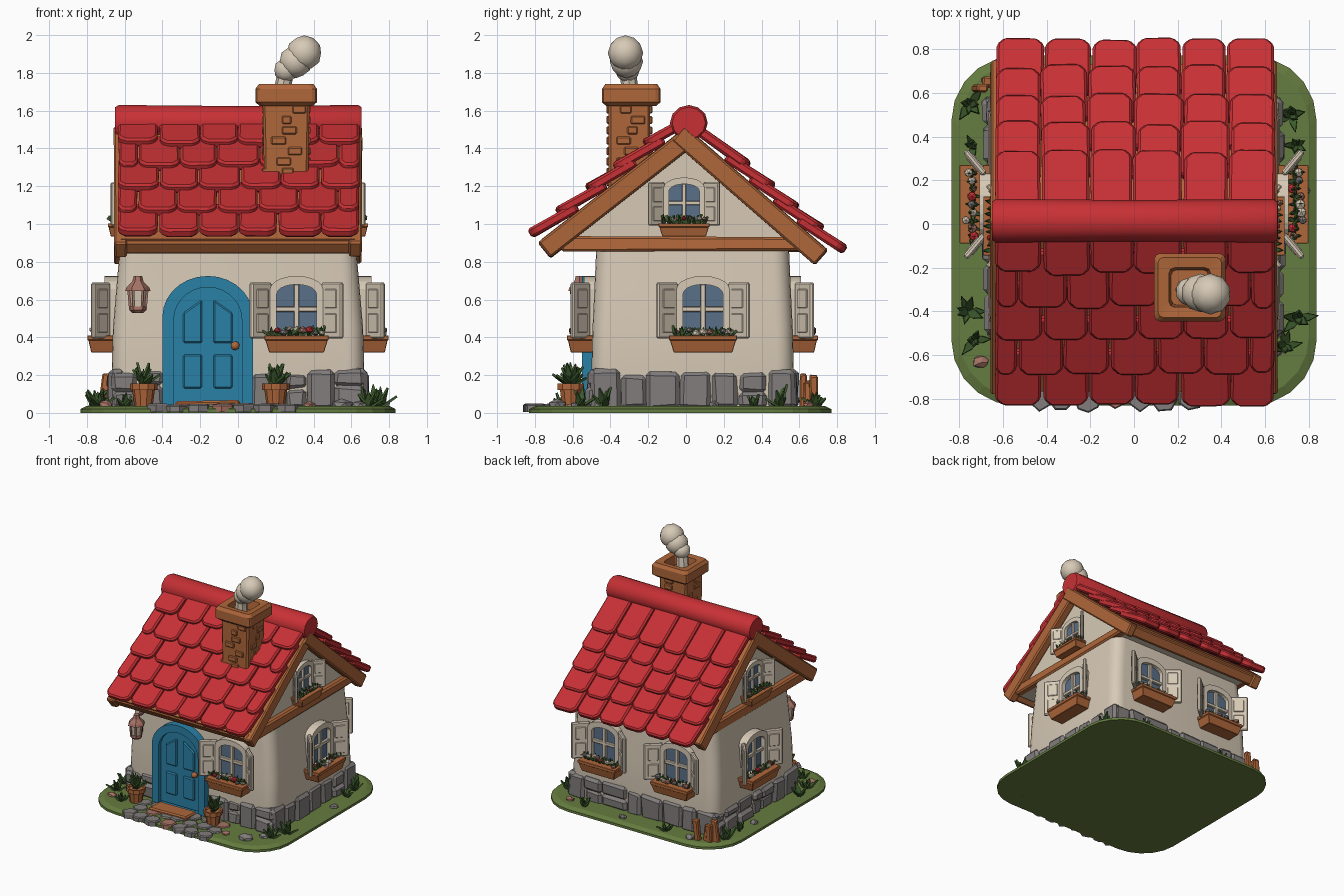
import bpy, bmesh, math, random
from mathutils import Matrix, Vector

if "Cube" in bpy.data.objects:
    bpy.data.objects.remove(bpy.data.objects["Cube"])
random.seed(4)
R = random.uniform
T = lambda x, y, z: Matrix.Translation((x, y, z))
Rot = lambda deg, ax: Matrix.Rotation(math.radians(deg), 4, ax)
I = Matrix()

COL = dict(tile_red=(.57, .03, .035), wood_brown=(.43, .135, .042), plaster_cream=(.68, .59, .47),
           door_blue=(.023, .22, .39), stone_grey=(.22, .205, .2), lawn_green=(.13, .2, .05),
           leaf_green=(.045, .1, .025), glass_blue=(.1, .16, .25), rosy_pink=(.38, .17, .13))
MAT = {}
for n, c in COL.items():
    MAT[n] = bpy.data.materials.new(n)
    MAT[n].diffuse_color = (*c, 1)
RED, WOOD, CREAM, BLUE, STONE, LAWN, LEAF, GLASS, PINK = COL
PARTS = {}


def add(name, mat, bm, M=I, bevel=0, jit=0):
    """Bevel, place and collect a piece into the named part."""
    for v in bm.verts:
        v.co += Vector((R(-jit, jit), R(-jit, jit), R(-jit, jit)))
    if bevel:
        bmesh.ops.bevel(bm, geom=bm.edges[:], offset=bevel, segments=1, profile=.5,
                        affect='EDGES', clamp_overlap=True)
    bm.transform(M)
    bmesh.ops.recalc_face_normals(bm, faces=bm.faces[:])
    me = bpy.data.meshes.new("tmp")
    bm.to_mesh(me)
    bm.free()
    PARTS.setdefault((name, mat), bmesh.new()).from_mesh(me)
    bpy.data.meshes.remove(me)


def box(name, mat, lo, hi, M=I, bevel=.008, jit=0):
    bm = bmesh.new()
    bmesh.ops.create_cube(bm, size=1)
    lo, hi = Vector(lo), Vector(hi)
    for v in bm.verts:
        v.co = (lo + hi) / 2 + v.co * (hi - lo)
    add(name, mat, bm, M, bevel, jit)


def loft(name, mat, rings, M=I, bevel=0, jit=0):
    bm = bmesh.new()
    vs = [[bm.verts.new(p) for p in r] for r in rings]
    for a, b in zip(vs, vs[1:]):
        for i in range(len(a)):
            j = (i + 1) % len(a)
            bm.faces.new((a[i], a[j], b[j], b[i]))
    bm.faces.new(vs[0])
    bm.faces.new(vs[-1])
    add(name, mat, bm, M, bevel, jit)


def prism(name, mat, pts, a, b, M=I, bevel=0):
    """Outline in x,z extruded along y."""
    loft(name, mat, [[(x, y, z) for x, z in pts] for y in (a, b)], M, bevel)


def frame(name, mat, outer, inner, a, b, M=I):
    bm = bmesh.new()
    loops = [[bm.verts.new((x, y, z)) for x, z in p] for p, y in
             ((outer, a), (outer, b), (inner, b), (inner, a))]
    n = len(outer)
    for k in range(4):
        p, q = loops[k], loops[(k + 1) % 4]
        for i in range(n):
            bm.faces.new((p[i], p[(i + 1) % n], q[(i + 1) % n], q[i]))
    add(name, mat, bm, M)


def blob(name, mat, c, r, M=I, sub=1, sc=(1, 1, 1), jit=0):
    bm = bmesh.new()
    bmesh.ops.create_icosphere(bm, subdivisions=sub, radius=r)
    add(name, mat, bm, M @ T(*c) @ Matrix.Diagonal((*sc, 1)), 0, jit)


def arch(hw, z0, top, rise, n=10):
    return [(-hw, z0), (hw, z0)] + [(hw * math.cos(math.pi * i / n),
            top - rise + rise * math.sin(math.pi * i / n)) for i in range(n + 1)]


def rrect(hx, hy, r, z, cx=0, cy=0, n=5):
    out = []
    for k, (sx, sy) in enumerate(((1, 1), (-1, 1), (-1, -1), (1, -1))):
        for i in range(n + 1):
            a = math.pi / 2 * (k + i / n)
            out.append((cx + sx * (hx - r) + r * math.cos(a), cy + sy * (hy - r) + r * math.sin(a), z))
    return out


def ring(r, z, n=8, x=0, y=0):
    return [(x + r * math.cos(6.2832 * i / n), y + r * math.sin(6.2832 * i / n), z) for i in range(n)]


def tuft(name, x, y, z, n, h, lean=45):
    for i in range(n):
        l = h * R(.75, 1.1)
        w = l * .17
        loft(name, LEAF, [[(-w * k, -.006, l * t), (w * k, -.006, l * t), (w * k, .006, l * t), (-w * k, .006, l * t)]
             for k, t in ((.5, 0), (1, .45), (.08, 1))], T(x, y, z) @ Rot(360 * i / n + R(-20, 20), 'Z') @ Rot(R(10, lean), 'X'))


# lawn, walls, gable
loft("lawn", LAWN, [rrect(.835, .8, .3, 0, 0, -.03), rrect(.835, .8, .3, .02, 0, -.03), rrect(.8, .765, .28, .037, 0, -.03)])
loft("walls", CREAM, [rrect(hx, hy, .09, z, 0, .035) for z, hx, hy in
     ((.02, .655, .525), (.25, .668, .535), (.45, .662, .53), (.65, .645, .52), (.88, .625, .51))])
SIDE = Rot(90, 'Z')
prism("gable_walls", CREAM, [(-.66, .86), (.66, .86), (.66, .91), (0, 1.46), (-.66, .93)], -.585, .585, SIDE)

# stone foundation
for ang, dist, half in ((0, .525, .67), (180, .525, .67), (90, .655, .54), (-90, .655, .54)):
    M = T(0, .035, 0) @ Rot(ang, 'Z')
    spans = [(-half, -.39), (.07, half)] if ang == 0 else [(-half, half)]
    for a, b in spans:
        n = max(2, round((b - a) / .16))
        cuts = [a] + [a + (b - a) * (i + R(-.25, .25)) / n for i in range(1, n)] + [b]
        for u0, u1 in zip(cuts, cuts[1:]):
            m = R(.1, .16)
            for z0, z1 in ([(.02, R(.2, .235))] if R(0, 1) < .4 else [(.02, m), (m - .005, R(.2, .235))]):
                box("foundation_stones", STONE, (u0, -dist - R(.02, .04), z0), (u1, -dist + .06, z1), M, .022, .008)

# roof: slope frames (x across, y outward, z down the slope)
for side, ang, ends in ((-1, 37.9, (.23, .42, .61, .81, 1.0)), (1, 41, (.38, .55, .72, .89, 1.055))):
    c, s = math.cos(math.radians(ang)), math.sin(math.radians(ang))
    S = T(0, 0, 1.5) @ Matrix(((1, 0, 0), (0, side * s, c), (0, side * c, -s))).transposed().to_4x4()
    box("roof_boards", WOOD, (-.62, -.03, 0), (.62, .012, .96), S, 0)
    box("eave_beam", WOOD, (-.645, -.085, .9), (.645, .0, .97), S, .012)
    for x in (-.62, .62):
        box("barge_boards", WOOD, (x - .035, -.095, -.02), (x + .035, .01, .985), S, .01, .004)
    for i, e in enumerate(ends):
        L = .29 if i else e + .05
        step = 1.28 / 6
        off = step / 2 if side < 0 and i % 2 else 0
        edges = sorted({-.635, .645} | {-.635 + off + k * step + (R(-.012, .012) if 0 < k < 6 else 0)
                                      for k in range(1 if not off else 0, 6)})
        for x0, x1 in zip(edges, edges[1:]):
            w, l = (x1 - x0) / 2 - .003, L + R(-.012, .012)
            q = min(.035, w * .5)
            prism("roof_tiles", RED, [(-w, 0), (w, 0), (w, l - .035), (w - q, l), (q - w, l), (-w, l - .035)], 0, .052,
                  S @ T((x0 + x1) / 2, .004, e - L) @ Rot(-math.degrees(math.asin(.042 / L)) + R(-.6, .6), 'X') @ Rot(R(-1.2, 1.2), 'Y'), .012)
prof = ring(.1, 0, 12)
loft("ridge_cap", RED, [[(x, .015 + p * k, 1.535 + q * k * .95) for p, q, _ in prof]
     for x, k in ((-.65, .88), (-.63, 1), (0, .94), (.635, 1), (.655, .88))])
for x in (-.605, .605):
    box("gable_beam", WOOD, (x - .03, -.66, .855), (x + .03, .66, .935), I, .012, .006)

# chimney with raised bricks, hollow cap and smoke
loft("chimney", WOOD, [rrect(hx, .11, .012, z, .255, -.3, 1) for z, hx in ((1.12, .115), (1.45, .12), (1.66, .125))])
for ang in (0, 90, 180, 270):
    for k in range(8):
        u, z = R(-.08, .04), 1.2 + k * .055
        d = .112 if ang % 180 == 0 else .118
        box("chimney_bricks", WOOD, (u, -d - .01, z), (u + R(.05, .08), -d + .02, z + .042), T(.255, -.3, 0) @ Rot(ang, 'Z'), .006)
cap = lambda h, z: rrect(h, h * .95, .025, z, .255, -.29, 2)
loft("chimney_cap", WOOD, [cap(.14, 1.625), cap(.163, 1.645), cap(.163, 1.715), cap(.145, 1.74), cap(.095, 1.735), cap(.085, 1.66)])
loft("smoke", CREAM, [ring(.05, 1.66, 8, .24, -.3), ring(.045, 1.74, 8, .24, -.3), ring(.04, 1.84, 8, .26, -.31)])
blob("smoke", CREAM, (.255, -.31, 1.815), .065, sub=2)
blob("smoke", CREAM, (.305, -.315, 1.86), .088, sub=2)
blob("smoke", CREAM, (.35, -.32, 1.905), .094, sub=2)


# windows: frame, glass, bars, open shutters, flower box
def window(n, M, bw=.165):
    frame(n + "_frame", CREAM, arch(.14, -.02, .32, .07), arch(.105, .01, .275, .05), -.045, .03, M)
    prism(n + "_glass", GLASS, arch(.11, 0, .28, .05), -.012, .02, M)
    box(n + "_bars", CREAM, (-.014, -.035, 0), (.014, .01, .275), M, .004)
    box(n + "_bars", CREAM, (-.11, -.033, .13), (.11, .01, .157), M, .004)
    for s in (-1, 1):
        H = M @ T(s * .137, -.02, 0) @ Rot(-40 * s, 'Z')
        x0, x1 = sorted((0, s * .14))
        box(n + "_shutters", CREAM, (x0, -.014, -.01), (x1, .014, .285), H, .008)
        for z0, z1 in ((.02, .12), (.15, .25)):
            box(n + "_shutters", CREAM, (x0 + .03, -.02, z0), (x1 - .03, .02, z1), H, .004)
    loft(n + "_flower_box", WOOD, [[(-a, -d, z), (a, -d, z), (a, .02, z), (-a, .02, z)] for a, d, z in
         ((bw - .02, .115, -.085), (bw, .13, -.02), (bw + .005, .135, -.02), (bw + .005, .135, .005))], M, .004)
    for i in range(9):
        u = -bw + .03 + i * (bw - .03) / 4
        tuft(n + "_leaves", *(M @ Vector((u, -.075, 0))), 4, .055, 60)
        blob(n + "_flowers", (RED, CREAM, PINK, STONE, CREAM)[(i * 3 + len(n)) % 5], (u, R(-.11, -.06), R(.015, .04)),
             R(.018, .026), M, 1, (1, 1, .8))


window("front_window", T(.31, -.495, .405))
for n, a, s in (("right", 90, 1), ("left", -90, -1)):
    window(n + "_window", T(s * .662, .09, .405) @ Rot(a, 'Z'), .175)
    window(n + "_gable_window", T(s * .585, -.01, 1.0) @ Rot(a, 'Z') @ Matrix.Scale(.77, 4), .17)
for i, x in enumerate((-.33, .33)):
    window("back_window_%d" % i, T(x, .563, .405) @ Rot(180, 'Z'))

# arched door with raised panels and knob
D = T(-.16, -.5, 0)
frame("door_frame", BLUE, arch(.24, .04, .725, .215, 14), arch(.18, .04, .665, .17, 14), -.05, .04, D)
prism("door", BLUE, arch(.185, .05, .67, .17, 14), -.018, .04, D)
for s in (-1, 1):
    for z, zi, zo in ((.13, .31, .31), (.37, .6, .53)):
        prism("door_panels", BLUE, [(s * .03, z), (s * .13, z), (s * .13, zo), (s * .03, zi)], -.032, 0, D, .008)
blob("door_knob", WOOD, (.145, -.045, .355), .024, D, 2)
box("door_step", WOOD, (-.33, -.69, .03), (.01, -.55, .065), I, .01, .004)

# wall lantern
N = T(-.53, -.565, 0)
loft("lantern_glass", CREAM, [ring(.036, .555, 6), ring(.046, .65, 6)], N)
loft("lantern_metal", PINK, [ring(.03, .53, 6), ring(.046, .545, 6), ring(.044, .562, 6)], N)
loft("lantern_metal", PINK, [ring(.068, .645, 6), ring(.06, .665, 6), ring(.03, .695, 6), ring(.022, .725, 6)], N)
for p, q in zip(ring(.041, .55, 6), ring(.05, .65, 6)):
    loft("lantern_metal", PINK, [[(x + a, y + b, z) for a, b in ((-.006, -.006), (.006, -.006), (.006, .006), (-.006, .006))]
         for x, y, z in (p, q)], N)
box("lantern_metal", PINK, (-.012, -.01, .7), (.012, .09, .72), N, .004)

# paving stones in front of the door
for i in range(7):
    for j in range(3):
        x, y = -.43 + i * .115 + R(-.015, .015) + (j % 2) * .03, -.8 + j * .105 + R(-.012, .012)
        n, h = random.choice((5, 6, 7)), R(.042, .052)
        a = R(0, 60)
        loft("paving_stones", PINK if (i + 2 * j) % 7 == 3 else STONE,
             [[(p * k, q * k * .9, z) for p, q, _ in ring(.062, 0, n)] for k, z in ((1, .005), (1, h - .008), (.88, h))],
             T(x, y, 0) @ Rot(a, 'Z'))

# potted plants
for x in (-.5, .2):
    loft("plant_pots", WOOD, [ring(r, z, 10, x, -.61) for r, z in
         ((.048, .035), (.06, .12), (.073, .122), (.073, .155), (.06, .155), (.055, .14))])
    tuft("pot_plants", x, -.61, .14, 9, .115, 65)
    tuft("pot_plants", x, -.61, .14, 5, .12, 25)

# old wooden stump planks, grass and loose rocks
for k in range(4):
    box("wooden_planks", WOOD, (-.025, -.02, .02), (.025, .02, R(.12, .21)),
        T(-.72 + .045 * k, .62 + .02 * (k % 2) + .012 * k, 0) @ Rot(R(-8, 8), 'Y'), .008, .004)
for x, y, h in ((-.75, .55, .12), (-.76, -.4, .11), (-.73, -.53, .1), (-.74, .36, .08), (.75, -.43, .12),
                (.72, .5, .12), (.74, .36, .08), (.69, -.56, .11), (.45, .68, .09), (-.3, .68, .09), (-.6, -.66, .08)):
    tuft("grass_tufts", x, y, .025, 7, h, 60)
for x, y, r, m in ((-.7, -.63, .035, PINK), (.55, -.68, .05, STONE), (.64, -.58, .035, STONE), (.1, .68, .03, STONE),
                   (-.52, .69, .035, STONE), (.6, .65, .03, PINK), (-.76, .2, .03, STONE), (.77, .15, .03, STONE), (.38, -.7, .03, PINK)):
    blob("loose_rocks", m, (x, y, .04), r, sc=(1.2, 1, .8), jit=.005)

# turn the collected parts into objects
for (name, mat), bm in PARTS.items():
    me = bpy.data.meshes.new(name)
    bm.to_mesh(me)
    bm.free()
    me.materials.append(MAT[mat])
    ob = bpy.data.objects.new(name, me)
    bpy.context.collection.objects.link(ob)
    if name in ("walls", "smoke", "ridge_cap", "door_knob"):
        bpy.ops.object.select_all(action='DESELECT')
        ob.select_set(True)
        bpy.context.view_layer.objects.active = ob
        bpy.ops.object.shade_smooth_by_angle(angle=math.radians(35))

for m in bpy.data.materials:
    if m.users and not m.is_grease_pencil:
        m.use_nodes = True
        m.node_tree.nodes["Principled BSDF"].inputs["Base Color"].default_value = m.diffuse_color
